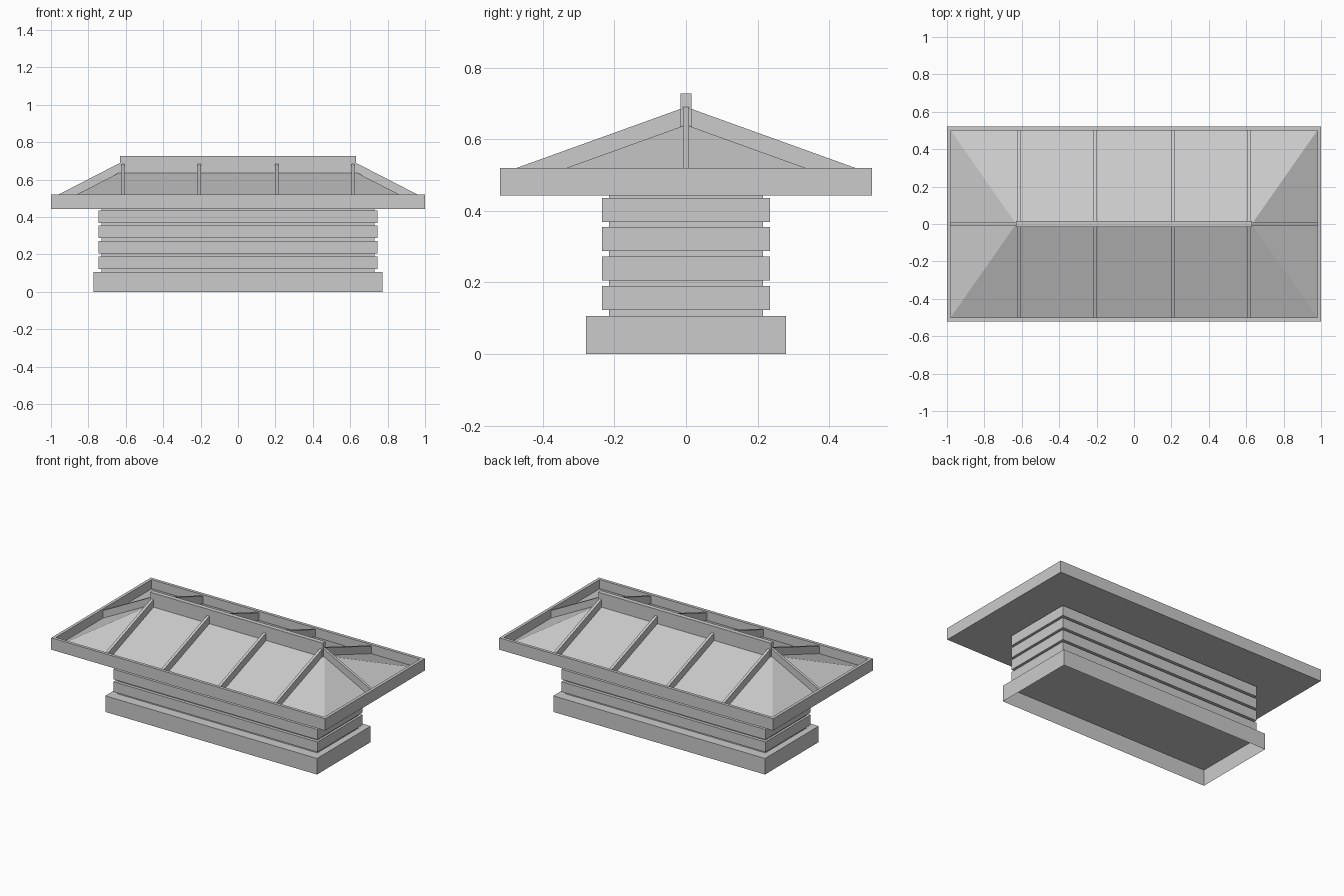
import bpy
import bmesh

cube = bpy.data.objects.get("Cube")
if cube:
    bpy.data.objects.remove(cube, do_unlink=True)

grey = bpy.data.materials.new("plain grey")
grey.use_nodes = True
colour = (0.6, 0.6, 0.6, 1)
grey.diffuse_color = colour
grey.node_tree.nodes["Principled BSDF"].inputs["Base Color"].default_value = colour


def add_mesh(name, verts, faces):
    mesh = bpy.data.meshes.new(name)
    mesh.from_pydata(verts, [], faces)
    bm = bmesh.new()
    bm.from_mesh(mesh)
    bmesh.ops.recalc_face_normals(bm, faces=bm.faces)
    bm.to_mesh(mesh)
    bm.free()
    mesh.materials.append(grey)
    obj = bpy.data.objects.new(name, mesh)
    bpy.context.collection.objects.link(obj)
    return obj


def box(name, hx, hy, z0, z1, x=0, y=0, open_bottom=False):
    """Box from half sizes and a height range."""
    verts = [(x + sx * hx, y + sy * hy, z) for z in (z0, z1)
             for sx, sy in ((-1, -1), (1, -1), (1, 1), (-1, 1))]
    faces = [(i, (i + 1) % 4, (i + 1) % 4 + 4, i + 4) for i in range(4)]
    faces.append((4, 5, 6, 7))
    if not open_bottom:
        faces.append((3, 2, 1, 0))
    return add_mesh(name, verts, faces)


def prism(name, profile, place, half):
    """Extrude a side profile of (run, z) points to a thin rib."""
    n = len(profile)
    verts = [place(r, s, z) for s in (-half, half) for r, z in profile]
    faces = [tuple(range(n)), tuple(range(2 * n - 1, n - 1, -1))]
    faces += [(i, (i + 1) % n, (i + 1) % n + n, i + n) for i in range(n)]
    return add_mesh(name, verts, faces)


# Plinth, open underneath
box("plinth", 0.773, 0.28, 0, 0.106, open_bottom=True)

# Walls: a recessed core with projecting bands
box("wall_core", 0.73, 0.215, 0.106, 0.445)
for i in range(4):
    z = 0.123 + i * 0.082
    box(f"wall_band_{i + 1}", 0.745, 0.235, z, z + 0.067)

# Eaves: floor slab and raised rim
EX, EY, RIM = 1.0, 0.52, 0.02
box("eaves_slab", EX - RIM, EY - RIM, 0.442, 0.46)
for side, s in (("left", 1), ("right", -1)):
    box(f"eaves_rim_{side}", RIM / 2, EY, 0.442, 0.52, x=s * (EX - RIM / 2))
for side, s in (("back", 1), ("front", -1)):
    box(f"eaves_rim_{side}", EX - RIM, RIM / 2, 0.442, 0.52, y=s * (EY - RIM / 2))

# Hipped roof
RX, RY, HIP = EX - RIM, EY - RIM, 0.63
BASE, TOP, RIB = 0.46, 0.64, 0.05
add_mesh("hipped_roof",
         [(-RX, -RY, BASE), (RX, -RY, BASE), (RX, RY, BASE), (-RX, RY, BASE),
          (-HIP, 0, TOP), (HIP, 0, TOP)],
         [(0, 1, 5, 4), (1, 2, 5), (2, 3, 4, 5), (3, 0, 4), (3, 2, 1, 0)])

# Ridge beam
box("ridge_beam", HIP, 0.015, TOP - 0.02, 0.727)

# Ribs across the long slopes
across = [(-RY, BASE), (RY, BASE), (RY, BASE + RIB), (0, TOP + RIB), (-RY, BASE + RIB)]
for i, x in enumerate((-0.615, -0.207, 0.207, 0.615)):
    prism(f"roof_rib_{i + 1}", across, lambda r, s, z: (x + s, r, z), 0.009)

# Ribs down the middle of the hip ends
along = [(HIP - 0.02, BASE), (RX, BASE), (RX, BASE + RIB), (HIP, TOP + RIB), (HIP - 0.02, TOP + RIB)]
for side, d in (("left", 1), ("right", -1)):
    prism(f"hip_rib_{side}", along, lambda r, s, z: (d * r, s, z), 0.009)
